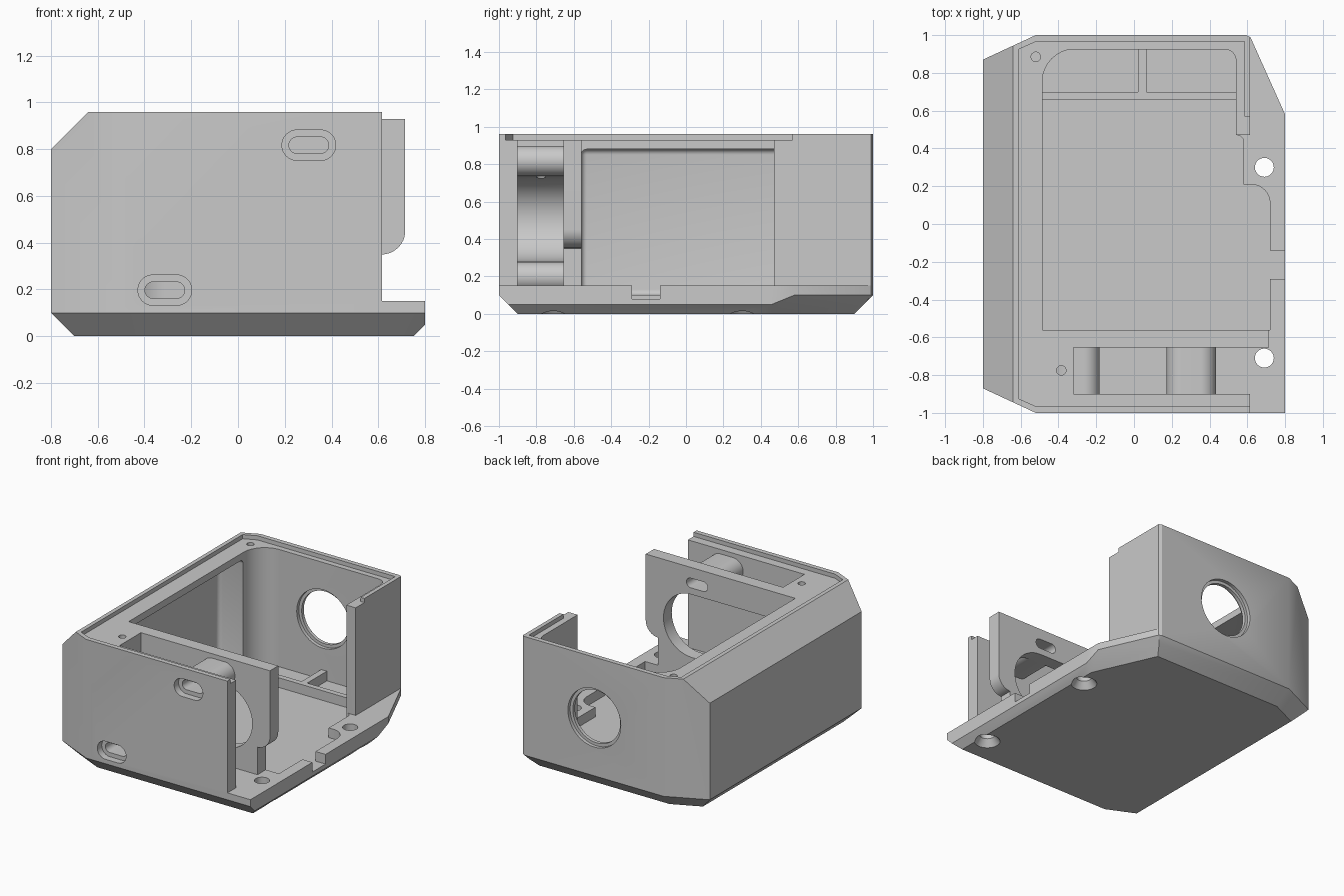
import bpy, bmesh, math
from mathutils import Vector

if "Cube" in bpy.data.objects:
    bpy.data.objects.remove(bpy.data.objects["Cube"], do_unlink=True)

GREY = (0.585, 0.585, 0.585, 1)
grey = bpy.data.materials.new("plain grey")
grey.use_nodes = True
grey.diffuse_color = GREY
grey.node_tree.nodes["Principled BSDF"].inputs["Base Color"].default_value = GREY


def rounded(corners, steps=10):
    """Outline from (u, v) or (u, v, radius) corners."""
    out, n = [], len(corners)
    for i, c in enumerate(corners):
        p = Vector(c[:2])
        if len(c) == 2:
            out.append(p)
            continue
        a = (Vector(corners[i - 1][:2]) - p).normalized()
        b = (Vector(corners[(i + 1) % n][:2]) - p).normalized()
        half = a.angle(b) / 2
        centre = p + (a + b).normalized() * c[2] / math.sin(half)
        start = p + a * c[2] / math.tan(half) - centre
        end = p + b * c[2] / math.tan(half) - centre
        for k in range(steps + 1):
            out.append(centre + start.lerp(end, k / steps).normalized() * c[2])
    return out


def rect(u0, v0, u1, v1):
    return [(u0, v0), (u1, v0), (u1, v1), (u0, v1)]


def stadium(u, v, r, half=0.0, steps=24):
    """Slot outline; a circle when half is zero."""
    pts = []
    for side, first in ((1, -math.pi / 2), (-1, math.pi / 2)):
        for k in range(steps + (1 if half else 0)):
            t = first + math.pi * k / steps
            pts.append((u + side * half + r * math.cos(t), v + r * math.sin(t)))
    return pts


def prism(name, pts, lo, hi, axis="z", bevel=0, top_scale=1):
    """Extrude an outline along z (x, y points) or y (x, z points)."""
    bm = bmesh.new()
    place = (lambda p, h: (p[0], p[1], h)) if axis == "z" else (lambda p, h: (p[0], h, p[1]))
    mid = sum((Vector(p) for p in pts), Vector((0, 0))) / len(pts)
    lower = [bm.verts.new(place(p, lo)) for p in pts]
    upper = [bm.verts.new(place(mid + (Vector(p) - mid) * top_scale, hi)) for p in pts]
    bm.faces.new(lower)
    bm.faces.new(upper)
    for i in range(len(pts)):
        j = (i + 1) % len(pts)
        bm.faces.new((lower[i], lower[j], upper[j], upper[i]))
    bmesh.ops.recalc_face_normals(bm, faces=bm.faces)
    if bevel:
        bmesh.ops.bevel(bm, geom=bm.edges[:], offset=bevel, segments=5, affect="EDGES", profile=0.5)
    mesh = bpy.data.meshes.new(name)
    bm.to_mesh(mesh)
    bm.free()
    mesh.materials.append(grey)
    ob = bpy.data.objects.new(name, mesh)
    bpy.context.collection.objects.link(ob)
    return ob


def chamfer(ob, planes):
    """Trim a convex solid by planes, closing it again as a convex hull."""
    bm = bmesh.new()
    bm.from_mesh(ob.data)
    for point, normal in planes:
        bmesh.ops.bisect_plane(bm, geom=bm.verts[:] + bm.edges[:] + bm.faces[:], dist=1e-5,
                               plane_co=point, plane_no=normal, clear_outer=True)
        corners = [v.co.copy() for v in bm.verts]
        bm.clear()
        for co in corners:
            bm.verts.new(co)
        bmesh.ops.remove_doubles(bm, verts=bm.verts[:], dist=1e-4)
        bmesh.ops.convex_hull(bm, input=bm.verts[:])
        bmesh.ops.dissolve_limit(bm, angle_limit=0.01, verts=bm.verts[:], edges=bm.edges[:])
    bmesh.ops.recalc_face_normals(bm, faces=bm.faces)
    bm.to_mesh(ob.data)
    bm.free()


def combine(tool, operation="DIFFERENCE"):
    mod = body.modifiers.new("shape", "BOOLEAN")
    mod.operation, mod.solver, mod.object = operation, "EXACT", tool
    bpy.context.view_layer.objects.active = body
    bpy.ops.object.modifier_apply(modifier=mod.name)
    bpy.data.objects.remove(tool, do_unlink=True)


# Solid outer block, chamfered along the top left and all round the bottom
foot = [(-0.8, -0.87), (-0.52, -1), (0.8, -1), (0.8, 0.58), (0.625, 0.97), (0.615, 0.99),
        (0.595, 1), (-0.52, 1), (-0.8, 0.87)]
body = prism("enclosure_body", foot, 0, 0.96)
planes = [((-0.8, 0, 0.8), (-1, 0, 1))]
for i, (x, y) in enumerate(foot):
    d = (Vector(foot[(i + 1) % len(foot)]) - Vector((x, y))).normalized()
    planes.append(((x, y, 0.05 if i == 2 else 0.1), (d.y, -d.x, -1)))
chamfer(body, planes)

# Open right side above the base, and the lid recess inside the rim
combine(prism("side_cut", rect(0.615, -1.2, 1.2, 1.2), 0.15, 1.2))
combine(prism("lid_recess", [(-0.61, -0.925), (-0.52, -0.965), (0.7, -0.965), (0.7, 0.57),
                             (0.585, 0.57), (0.585, 0.965), (-0.52, 0.965), (-0.61, 0.925)], 0.93, 1.2))

# Main cavity, its side opening, and the hollow under the left deck
combine(prism("main_cavity", rounded([(-0.485, -0.56), (0.72, -0.56), (0.72, 0.21, 0.1), (0.58, 0.21),
                                      (0.58, 0.47, 0.035), (0.54, 0.47), (0.54, 0.925, 0.06),
                                      (-0.485, 0.925, 0.17)]), 0.08, 1.2))
combine(prism("side_opening", rect(0.4, -0.56, 1.2, 0.47), 0.15, 1.2))
combine(prism("left_hollow", rect(-0.68, -0.56, -0.4, 0.75), 0.1, 0.88, bevel=0.03))

# Front compartment and the long round-ended opening through its divider
combine(prism("front_compartment", rect(-0.32, -0.9, 1.2, -0.655), 0.15, 1.2))
combine(prism("divider_opening", stadium(0, 0.507, 0.228, 0.345), -0.9, -0.5, "y"))

# Divider ear and the two slot bosses
combine(prism("divider_ear", rounded([(0.6, 0.35), (0.715, 0.35, 0.1), (0.715, 0.93), (0.6, 0.93)]),
              -0.655, -0.56, "y"), "UNION")
slots = ((0.303, 0.817), (-0.313, 0.197))
for x, z in slots:
    combine(prism("slot_boss", stadium(x, z, 0.081, 0.05), -0.93, -0.63, "y"), "UNION")
for x, z in slots:
    combine(prism("slot_recess", stadium(x, z, 0.065, 0.05), -1.1, -0.95, "y"))
    combine(prism("slot_hole", stadium(x, z, 0.035, 0.05), -1.1, -0.5, "y"))

# Stepped round hole in the back wall
for r, lo, hi in ((0.19, 0.85, 1.1), (0.212, 0.975, 1.1), (0.212, 0.85, 0.95)):
    combine(prism("back_hole", stadium(0.035, 0.52, r), lo, hi, "y"))

# Cable notch, countersunk base holes and lid screw holes
combine(prism("cable_notch", rect(0.7, -0.29, 0.9, -0.14), 0.08, 0.3))
for y in (0.3, -0.71):
    combine(prism("base_hole", stadium(0.69, y, 0.05), -0.1, 0.3))
    combine(prism("countersink", stadium(0.69, y, 0.09), -0.005, 0.05, top_scale=0.55))
for x, y in ((-0.52, 0.885), (-0.385, -0.775)):
    combine(prism("lid_screw_hole", stadium(x, y, 0.025, steps=12), 0.7, 1.2))

# Low ribs on the floor at the back
prism("floor_cross_rib", rect(-0.485, 0.66, 0.54, 0.7), 0.07, 0.15)
prism("floor_short_rib", rect(0.02, 0.7, 0.065, 0.93), 0.07, 0.15)

bpy.ops.object.select_all(action="DESELECT")
body.select_set(True)
bpy.context.view_layer.objects.active = body
bpy.ops.object.shade_smooth_by_angle(angle=math.radians(25))
